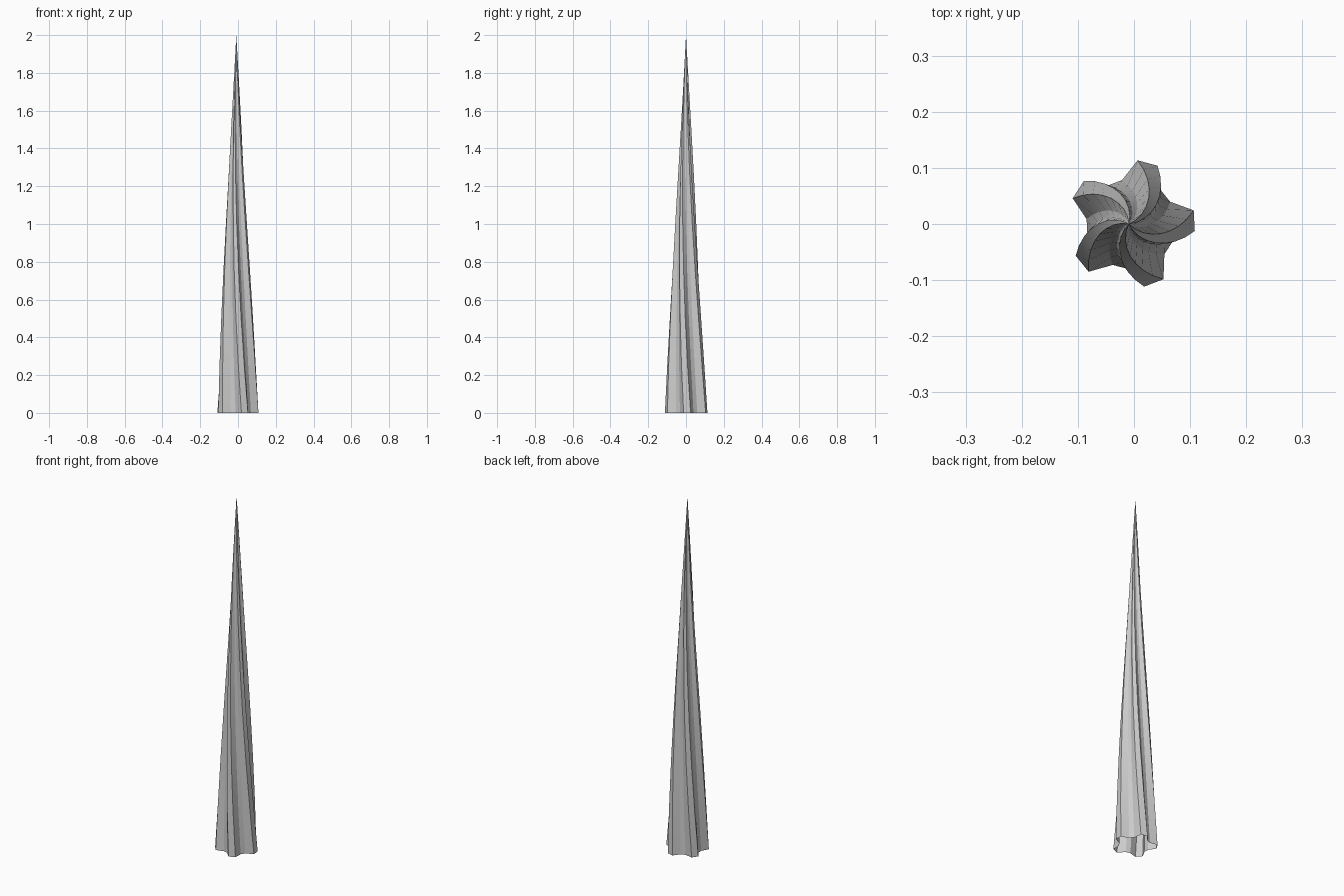
import bpy, bmesh
from math import radians, sin, cos

cube = bpy.data.objects.get("Cube")
if cube:
    bpy.data.objects.remove(cube, do_unlink=True)

# Pale grey for the whole spire
grey = bpy.data.materials.new("pale grey")
grey.use_nodes = True
colour = (0.6, 0.6, 0.6, 1)
grey.diffuse_color = colour
grey.node_tree.nodes["Principled BSDF"].inputs["Base Color"].default_value = colour

HEIGHT = 2.0
RINGS = 8          # height steps below the tip
TWIST = -60        # degrees, clockwise going up
START = 3          # direction of the first arm at the base
OUTER, INNER = 0.114, 0.08
HALF = 9.3         # half the angular width of an arm end or a valley


def star_ring(bm, t):
    """Blunt five-armed star at height fraction t, shrinking and turning."""
    verts = []
    for arm in range(5):
        for offset, radius in ((-HALF, OUTER), (HALF, OUTER),
                               (36 - HALF, INNER), (36 + HALF, INNER)):
            a = radians(START + 72 * arm + offset + TWIST * t)
            r = radius * (1 - t)
            verts.append(bm.verts.new((-0.005 - 0.004 * t + r * cos(a), r * sin(a), HEIGHT * t)))
    return verts


# Twisted star-shaped spire, open underneath
bm = bmesh.new()
rings = [star_ring(bm, i / RINGS) for i in range(RINGS)]
tip = bm.verts.new((-0.009, 0, HEIGHT))
n = len(rings[0])
for low, high in zip(rings, rings[1:]):
    for i in range(n):
        j = (i + 1) % n
        bm.faces.new((low[i], low[j], high[j], high[i]))
for i in range(n):
    bm.faces.new((rings[-1][i], rings[-1][(i + 1) % n], tip))

mesh = bpy.data.meshes.new("twisted_spire")
bm.to_mesh(mesh)
bm.free()
mesh.materials.append(grey)
spire = bpy.data.objects.new("twisted_spire", mesh)
bpy.context.collection.objects.link(spire)
bpy.context.view_layer.objects.active = spire
spire.select_set(True)
bpy.ops.object.shade_smooth_by_angle(angle=radians(30))
